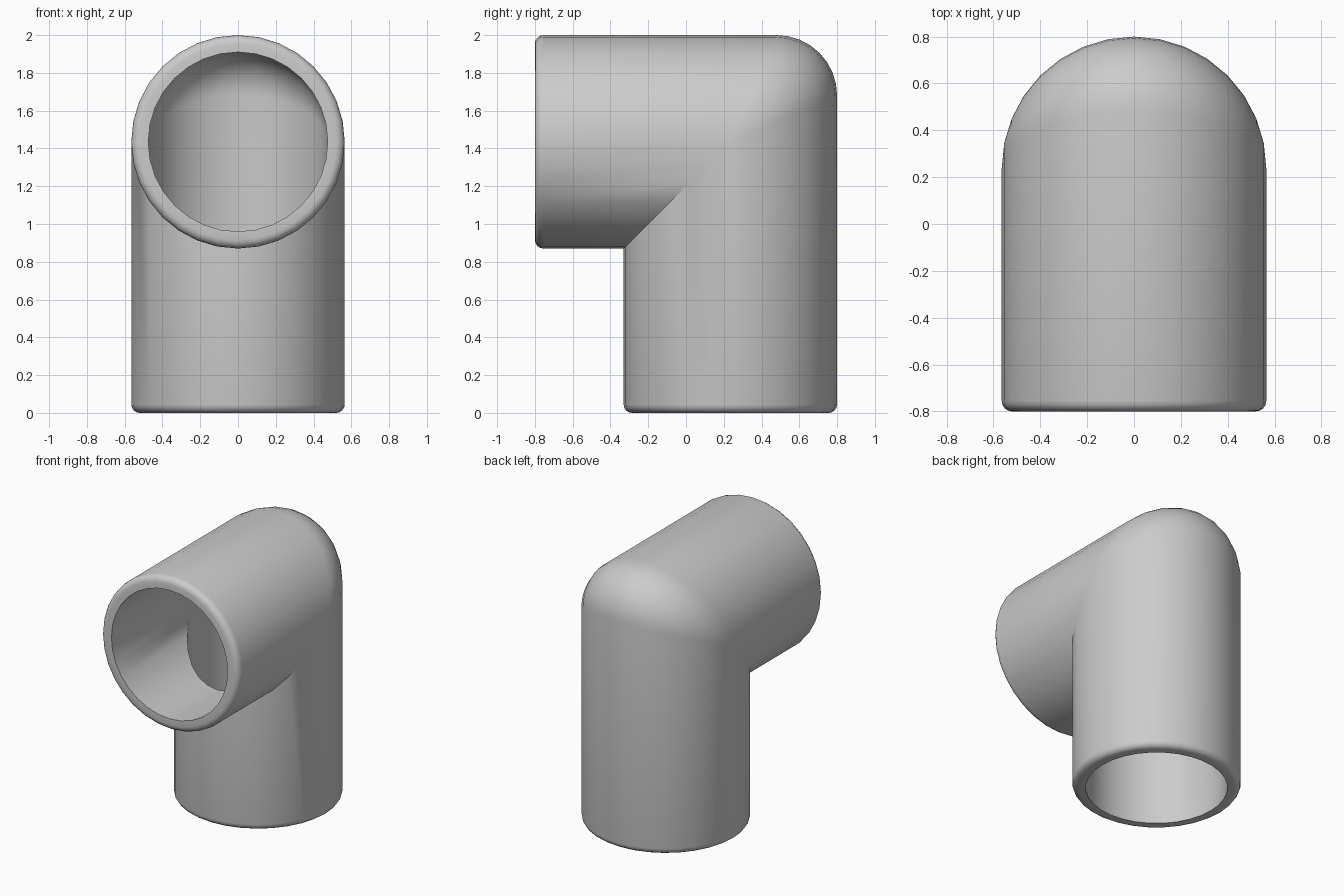
import bpy, bmesh
from math import sin, cos, pi, radians

if "Cube" in bpy.data.objects:
    bpy.data.objects.remove(bpy.data.objects["Cube"])

SIDES = 32
CY, CZ = 0.235, 1.435          # axes of the upright and the level tube
OUTER, BORE, ROUND = 0.565, 0.475, 0.045
FRONT = -0.80
BALL = 0.32                    # rounding of the outer corner
RIM_STEPS, BEND_STEPS = 4, 8

bm = bmesh.new()


def ring(point):
    """Ring of vertices; point maps (sin, cos) of the angle to a position."""
    return [bm.verts.new(point(sin(2 * pi * i / SIDES), cos(2 * pi * i / SIDES)))
            for i in range(SIDES)]


def upright_ring(r, z):
    return ring(lambda s, c: (r * s, CY + r * c, z))


def level_ring(r, y):
    return ring(lambda s, c: (r * s, y, CZ + r * c))


def bend_ring(r, ball, a):
    """Mitre of both tubes, rounded on the outer half, sharp on the inner."""
    def point(s, c):
        k = ball * max(0.0, c)
        d = r * c - k
        return (r * s, CY + d + k * cos(a), CZ + d + k * sin(a))
    return ring(point)


angles = [i * pi / 2 / BEND_STEPS for i in range(BEND_STEPS + 1)]
rim = [(OUTER - ROUND * (1 - sin(t)), ROUND * (1 - cos(t)))
       for t in (i * pi / 2 / RIM_STEPS for i in range(RIM_STEPS + 1))]

# bottom rim, outer skin, front rim, then back through the bore
rings = [upright_ring(BORE, 0)]
rings += [upright_ring(r, h) for r, h in rim]
rings += [bend_ring(OUTER, BALL, a) for a in angles]
rings += [level_ring(r, FRONT + h) for r, h in reversed(rim)]
rings += [level_ring(BORE, FRONT)]
rings += [bend_ring(BORE, BALL - OUTER + BORE, a) for a in reversed(angles)]

for k, a in enumerate(rings):
    b = rings[(k + 1) % len(rings)]
    for i in range(SIDES):
        j = (i + 1) % SIDES
        bm.faces.new((a[i], a[j], b[j], b[i]))

bmesh.ops.remove_doubles(bm, verts=bm.verts, dist=0.0005)
bmesh.ops.recalc_face_normals(bm, faces=bm.faces)

mesh = bpy.data.meshes.new("pipe_elbow")
bm.to_mesh(mesh)
bm.free()
elbow = bpy.data.objects.new("pipe_elbow", mesh)
bpy.context.collection.objects.link(elbow)
bpy.context.view_layer.objects.active = elbow
elbow.select_set(True)
bpy.ops.object.shade_smooth_by_angle(angle=radians(30))
